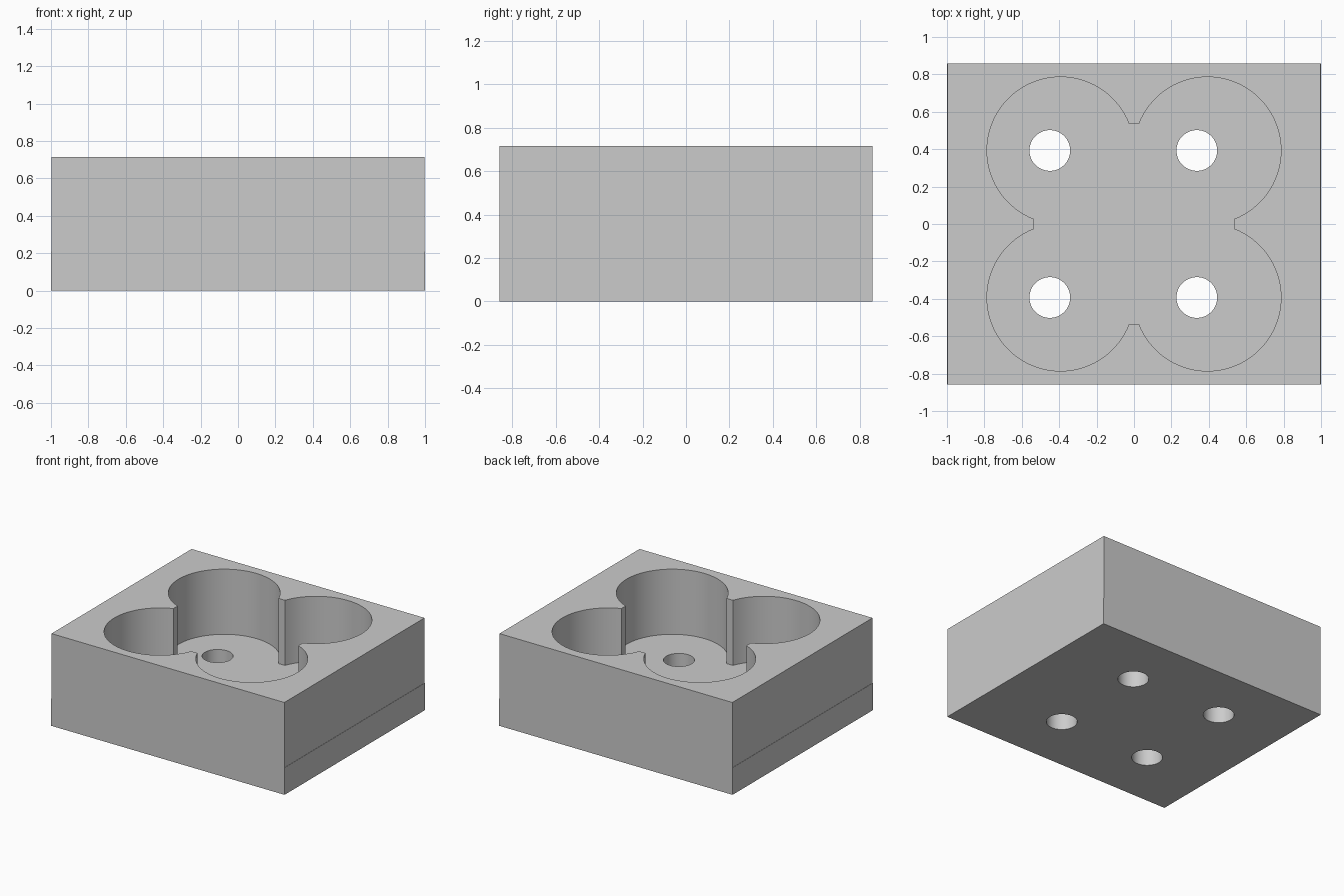
import bpy, bmesh
from math import cos, sin, pi, radians
from mathutils import Vector

cube = bpy.data.objects.get("Cube")
if cube:
    bpy.data.objects.remove(cube, do_unlink=True)

grey = bpy.data.materials.new("plain grey")
grey.use_nodes = True
colour = (0.6, 0.6, 0.6, 1)
grey.diffuse_color = colour
grey.node_tree.nodes["Principled BSDF"].inputs["Base Color"].default_value = colour

HALF_DEPTH = 0.858
FLOOR, TOP = 0.21, 0.715
LOBE = 0.393           # lobe radius and lobe centre offset
HOLE_SHIFT = -0.057    # the hole pattern sits off centre


def rectangle(hx, hy):
    return [(-hx, -hy), (hx, -hy), (hx, hy), (-hx, hy)]


def arc(cx, cy, r, start, end, steps):
    angles = [start + (end - start) * i / steps for i in range(steps + 1)]
    return [(cx + r * cos(a), cy + r * sin(a)) for a in angles]


def slab(name, outlines, z0, z1):
    """Extrude an outer outline with inner openings from z0 to z1."""
    bm = bmesh.new()
    edges = []
    for points in outlines:
        vs = [bm.verts.new((x, y, z0)) for x, y in points]
        edges += [bm.edges.new((a, b)) for a, b in zip(vs, vs[1:] + vs[:1])]
    bmesh.ops.triangle_fill(bm, edges=edges, use_beauty=True, use_dissolve=False)
    result = bmesh.ops.extrude_face_region(bm, geom=bm.faces[:], use_keep_orig=True)
    raised = [g for g in result["geom"] if isinstance(g, bmesh.types.BMVert)]
    bmesh.ops.translate(bm, verts=raised, vec=Vector((0, 0, z1 - z0)))
    bmesh.ops.recalc_face_normals(bm, faces=bm.faces[:])
    mesh = bpy.data.meshes.new(name)
    bm.to_mesh(mesh)
    bm.free()
    mesh.materials.append(grey)
    obj = bpy.data.objects.new(name, mesh)
    bpy.context.collection.objects.link(obj)
    bpy.ops.object.select_all(action="DESELECT")
    obj.select_set(True)
    bpy.context.view_layer.objects.active = obj
    bpy.ops.object.shade_smooth_by_angle(angle=radians(30))
    return obj


# Base plate with four through holes
holes = [arc(sx * LOBE + HOLE_SHIFT, sy * LOBE, 0.109, 0, 2 * pi, 48)[:-1]
         for sx in (-1, 1) for sy in (-1, 1)]
slab("base_plate", [rectangle(1, HALF_DEPTH)] + holes, 0, FLOOR)

# Upper body with a four-lobed pocket; each lobe is the first one turned by 90 degrees
lobe = arc(LOBE, LOBE, LOBE, radians(-68.7), radians(158.7), 56)
pocket = []
for _ in range(4):
    pocket += lobe
    lobe = [(-y, x) for x, y in lobe]
slab("pocket_body", [rectangle(0.998, HALF_DEPTH), pocket], FLOOR, TOP)
